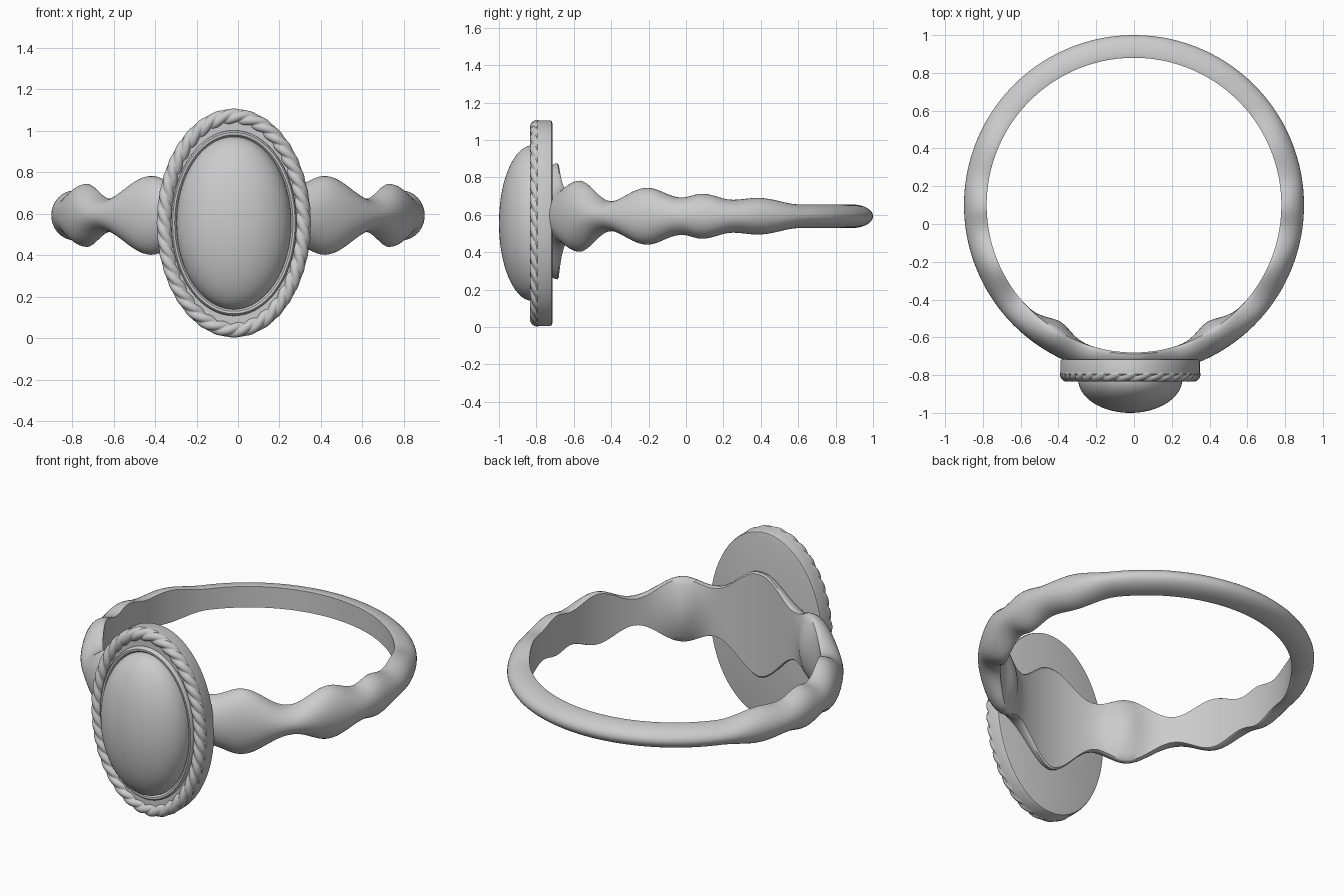
import bpy, bmesh, math
from math import sin, cos, pi, hypot

if "Cube" in bpy.data.objects:
    bpy.data.objects.remove(bpy.data.objects["Cube"])

CX, CZ = -0.02, 0.555      # centre of the oval setting


def skin(name, rings, loop, caps=False, angle=40):
    """Join equal rings of points with quads; optionally close the loop of rings or cap the ends."""
    bm = bmesh.new()
    vs = [[bm.verts.new(p) for p in r] for r in rings]
    n, m = len(vs), len(vs[0])
    for i in range(n if loop else n - 1):
        a, b = vs[i], vs[(i + 1) % n]
        for j in range(m):
            k = (j + 1) % m
            bm.faces.new((a[j], a[k], b[k], b[j]))
    if caps:
        bm.faces.new(vs[0])
        bm.faces.new(vs[-1])
    bmesh.ops.recalc_face_normals(bm, faces=bm.faces)
    me = bpy.data.meshes.new(name)
    bm.to_mesh(me)
    bm.free()
    ob = bpy.data.objects.new(name, me)
    bpy.context.collection.objects.link(ob)
    bpy.ops.object.select_all(action='DESELECT')
    ob.select_set(True)
    bpy.context.view_layer.objects.active = ob
    bpy.ops.object.shade_smooth_by_angle(angle=math.radians(angle))
    return ob


def oval(a, b, y, n=160):
    return [(CX + a * cos(2 * pi * i / n), y, CZ + b * sin(2 * pi * i / n)) for i in range(n)]


# Band: D-shaped section whose half-height waves along the shoulders
WAVE = [(0, .31), (20, .145), (32, .19), (51, .08), (67, .152), (81, .1), (89, .12),
        (101, .088), (111, .098), (129, .064), (180, .063)]


def half_height(d):
    for (d0, h0), (d1, h1) in zip(WAVE, WAVE[1:]):
        if d <= d1:
            f = (1 - cos(pi * (d - d0) / (d1 - d0))) / 2
            return h0 + (h1 - h0) * f
    return WAVE[-1][1]


rings = []
N = 288
for i in range(N):
    th = 360 * i / N
    d = min(th, 360 - th)
    h = half_height(d)
    zc = 0.592 - 0.027 * max(0, 1 - d / 20)
    bulge = 0.05 * math.exp(-((d - 32) / 8) ** 2)
    sec = []
    for j in range(21):                       # rounded outside
        u = -pi / 2 + pi * j / 20
        sec.append((0.788 + 0.112 * cos(u), h * sin(u)))
    for j in range(13):                       # nearly flat inside
        u = 0.97 - 1.94 * j / 12
        sec.append((0.78 - bulge * (1 - u * u), h * u))
    t = math.radians(th)
    rings.append([(r * sin(t), 0.1 - r * cos(t), zc + z) for r, z in sec])
skin("band", rings, True)

# Oval setting plate with a raised lip around the stone
PLATE = [(.355, .535, -.715), (.366, .546, -.718), (.37, .55, -.728), (.37, .55, -.795),
         (.355, .535, -.812), (.303, .447, -.812), (.301, .444, -.828), (.295, .437, -.835),
         (.285, .425, -.834), (.276, .416, -.822)]
skin("setting_plate", [oval(*p) for p in PLATE], False, True)

# Domed stone
dome = []
for i in range(25):
    q = i / 24 * pi / 2 * 0.99
    dome.append(oval(.276 * cos(q), .416 * cos(q), -.82 - .18 * sin(q)))
skin("stone", dome, False, True)

# Twisted rope border: three strands wound around the oval
A, B, R, TURNS, M = .334, .514, .038, 12, 720
pts = [(A * cos(2 * pi * i / M), B * sin(2 * pi * i / M)) for i in range(M + 1)]
run = [0]
for p, q in zip(pts, pts[1:]):
    run.append(run[-1] + hypot(q[0] - p[0], q[1] - p[1]))
rope = []
for i in range(M):
    t = 2 * pi * i / M
    nx, nz = B * cos(t), A * sin(t)
    l = hypot(nx, nz)
    nx, nz = nx / l, nz / l
    twist = 2 * pi * TURNS * run[i] / run[-1]
    ring = []
    for j in range(36):
        f = 2 * pi * j / 36
        r = R * (0.72 + 0.28 * abs(cos(1.5 * (f - twist))) ** 0.8)
        ring.append((CX + pts[i][0] + r * cos(f) * nx, -.797 - r * sin(f),
                     CZ + pts[i][1] + r * cos(f) * nz))
    rope.append(ring)
skin("rope_border", rope, True, angle=60)
